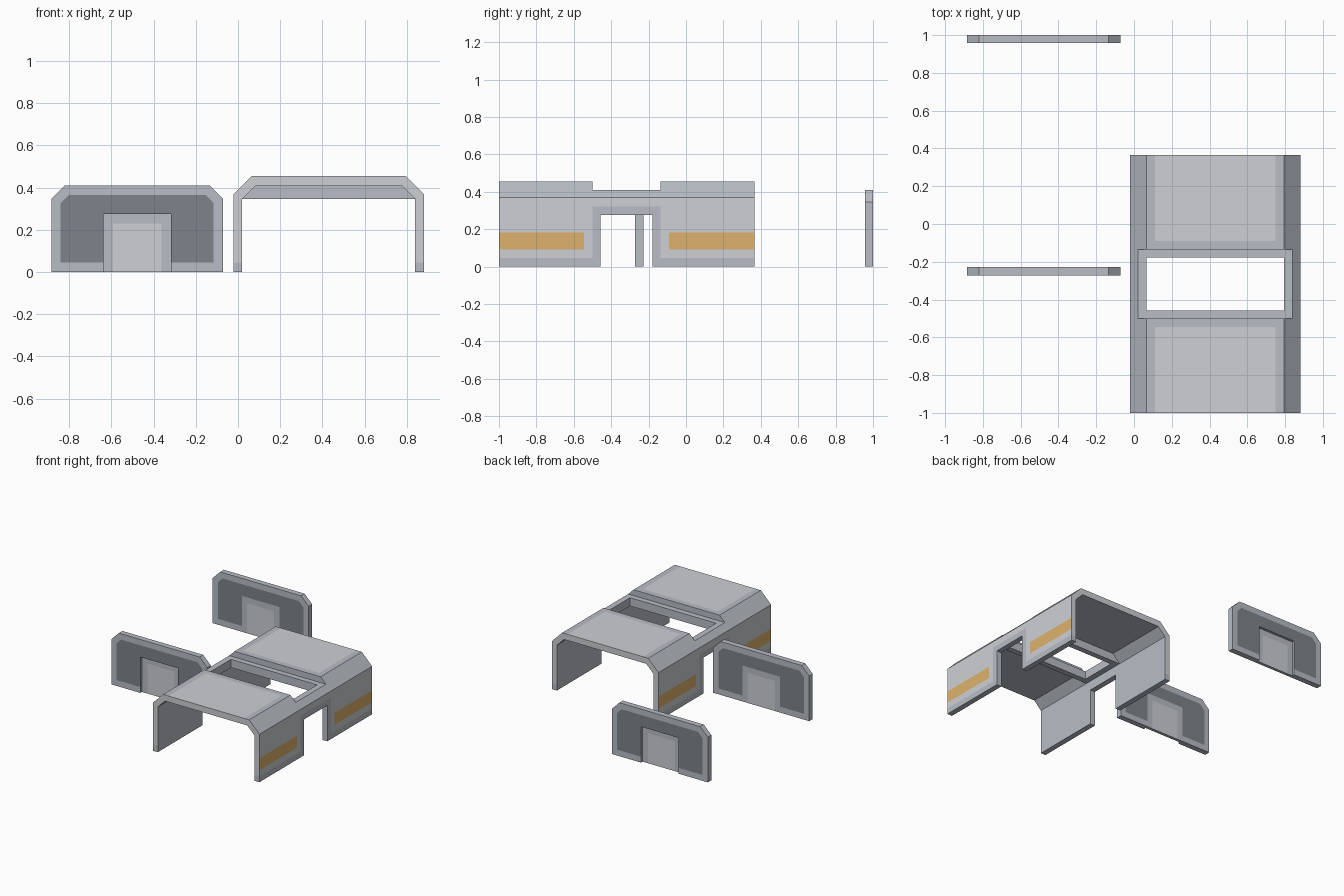
import bpy, bmesh, math
from mathutils import Vector

if "Cube" in bpy.data.objects:
    bpy.data.objects.remove(bpy.data.objects["Cube"])


def material(name, rgb):
    m = bpy.data.materials.new(name)
    m.diffuse_color = (*rgb, 1)
    m.use_nodes = True
    m.node_tree.nodes["Principled BSDF"].inputs["Base Color"].default_value = m.diffuse_color
    return m


MATS = [material("base_grey", (0.48, 0.51, 0.56)), material("light_plate", (0.62, 0.63, 0.66)),
        material("dark_plate", (0.21, 0.23, 0.26)), material("yellow_stripe", (0.72, 0.45, 0.15))]
BASE, LIGHT, DARK, YELLOW = range(4)


def add_object(name, bm):
    bmesh.ops.recalc_face_normals(bm, faces=bm.faces)
    me = bpy.data.meshes.new(name)
    bm.to_mesh(me)
    bm.free()
    for m in MATS:
        me.materials.append(m)
    ob = bpy.data.objects.new(name, me)
    bpy.context.collection.objects.link(ob)
    return ob


def extrude_profile(name, pts, y0, y1):
    bm = bmesh.new()
    face = bm.faces.new([bm.verts.new((x, y0, z)) for x, z in pts])
    ext = bmesh.ops.extrude_face_region(bm, geom=[face])["geom"]
    verts = [v for v in ext if isinstance(v, bmesh.types.BMVert)]
    bmesh.ops.translate(bm, verts=verts, vec=(0, y1 - y0, 0))
    return add_object(name, bm)


def box(name, lo, hi):
    pts = [(lo[0], lo[2]), (hi[0], lo[2]), (hi[0], hi[2]), (lo[0], hi[2])]
    return extrude_profile(name, pts, lo[1], hi[1])


def cut(ob, *boxes):
    for lo, hi in boxes:
        cutter = box("cutter", lo, hi)
        cutter.hide_render = True
        mod = ob.modifiers.new("cut", "BOOLEAN")
        mod.operation, mod.solver, mod.object = "DIFFERENCE", "EXACT", cutter
        dg = bpy.context.evaluated_depsgraph_get()
        me = bpy.data.meshes.new_from_object(ob.evaluated_get(dg))
        ob.modifiers.clear()
        ob.data = me
        bpy.data.objects.remove(cutter)


def paint(ob, mat, normal, lo, hi, extra=()):
    """Split faces pointing along normal at the box planes and colour the inside."""
    planes = list(extra)
    for i in range(3):
        n = Vector([float(j == i) for j in range(3)])
        planes += [(n * lo[i], -n), (n * hi[i], n)]
    normal = Vector(normal)
    bm = bmesh.new()
    bm.from_mesh(ob.data)
    bmesh.ops.triangulate(bm, faces=[f for f in bm.faces if f.normal.dot(normal) > 0.9])
    for co, no in planes:
        faces = [f for f in bm.faces if f.normal.dot(normal) > 0.9]
        geom = set(faces)
        for f in faces:
            geom.update(f.edges)
            geom.update(f.verts)
        bmesh.ops.bisect_plane(bm, geom=list(geom), dist=1e-5, plane_co=co, plane_no=no)
    for f in bm.faces:
        c = f.calc_center_median()
        if f.normal.dot(normal) > 0.9 and all((c - co).dot(no) < 0 for co, no in planes):
            f.material_index = mat
    bmesh.ops.dissolve_limit(bm, angle_limit=0.001, verts=bm.verts, edges=bm.edges,
                             delimit={"MATERIAL"})
    bm.to_mesh(ob.data)
    bm.free()


# Corridor shell: chamfered arch with roof notch, hatch and two side doorways
shell = extrude_profile("corridor_shell", [
    (-0.022, 0), (-0.022, 0.368), (0.065, 0.455), (0.795, 0.455), (0.882, 0.368), (0.882, 0),
    (0.84, 0), (0.84, 0.347), (0.779, 0.408), (0.081, 0.408), (0.02, 0.347), (0.02, 0)],
    -1, 0.365)
HATCH = ((0.065, -0.457, 0.2), (0.795, -0.178, 0.6))
cut(shell, ((-0.2, -0.5, 0.41), (1.1, -0.135, 0.6)), HATCH,
    ((-0.2, -0.457, -0.1), (1.1, -0.178, 0.275)))

# Roof plates and end-face colours
for y0, y1 in ((-1.1, -0.545), (-0.09, 0.5)):
    paint(shell, LIGHT, (0, 0, 1), (0.11, y0, 0.43), (0.75, y1, 0.5))
paint(shell, LIGHT, (0, -1, 0), (-0.1, -1.1, 0.045), (1, -0.9, 0.5))
paint(shell, LIGHT, (0, 1, 0), (-0.1, 0.3, 0.045), (1, 0.4, 0.5))

# Side plates, doorway surrounds and yellow stripes
for s, x0, x1 in ((1, 0.86, 1), (-1, -0.1, 0)):
    n = (s, 0, 0)
    paint(shell, LIGHT, n, (x0, -1.1, 0.045), (x1, 0.5, 0.5))
    paint(shell, BASE, n, (x0, -0.5, -0.1), (x1, -0.135, 0.32))
    for y0, y1 in ((-1.1, -0.545), (-0.092, 0.5)):
        paint(shell, YELLOW, n, (x0, y0, 0.092), (x1, y1, 0.183))

# Hatch frame under the roof notch
frame = box("hatch_frame", (0.021, -0.5, 0.347), (0.839, -0.135, 0.409))
cut(frame, HATCH)


# End walls with a door recessed on one side
def end_wall(name, y, turn):
    ob = extrude_profile(name, [(-0.407, 0), (-0.407, 0.346), (-0.343, 0.41),
                                (0.343, 0.41), (0.407, 0.346), (0.407, 0)], -0.0215, 0.0215)
    cut(ob, ((-0.16, -0.1, -0.1), (0.16, -0.002, 0.275)))
    corners = [(Vector((s * 0.363, 0, 0.326)), Vector((s, 0, 1)).normalized()) for s in (-1, 1)]
    for n in ((0, -1, 0), (0, 1, 0)):
        paint(ob, DARK, n, (-0.363, -1, 0.045), (0.363, 1, 0.365), corners)
        paint(ob, BASE, n, (-0.16, -1, -0.1), (0.16, 1, 0.275))
        paint(ob, LIGHT, n, (-0.115, -1, -0.1), (0.115, 1, 0.23))
    ob.location = (-0.478, y, 0)
    ob.rotation_euler.z = turn


end_wall("front_end_wall", -0.25, 0)
end_wall("rear_end_wall", 0.9785, math.pi)
